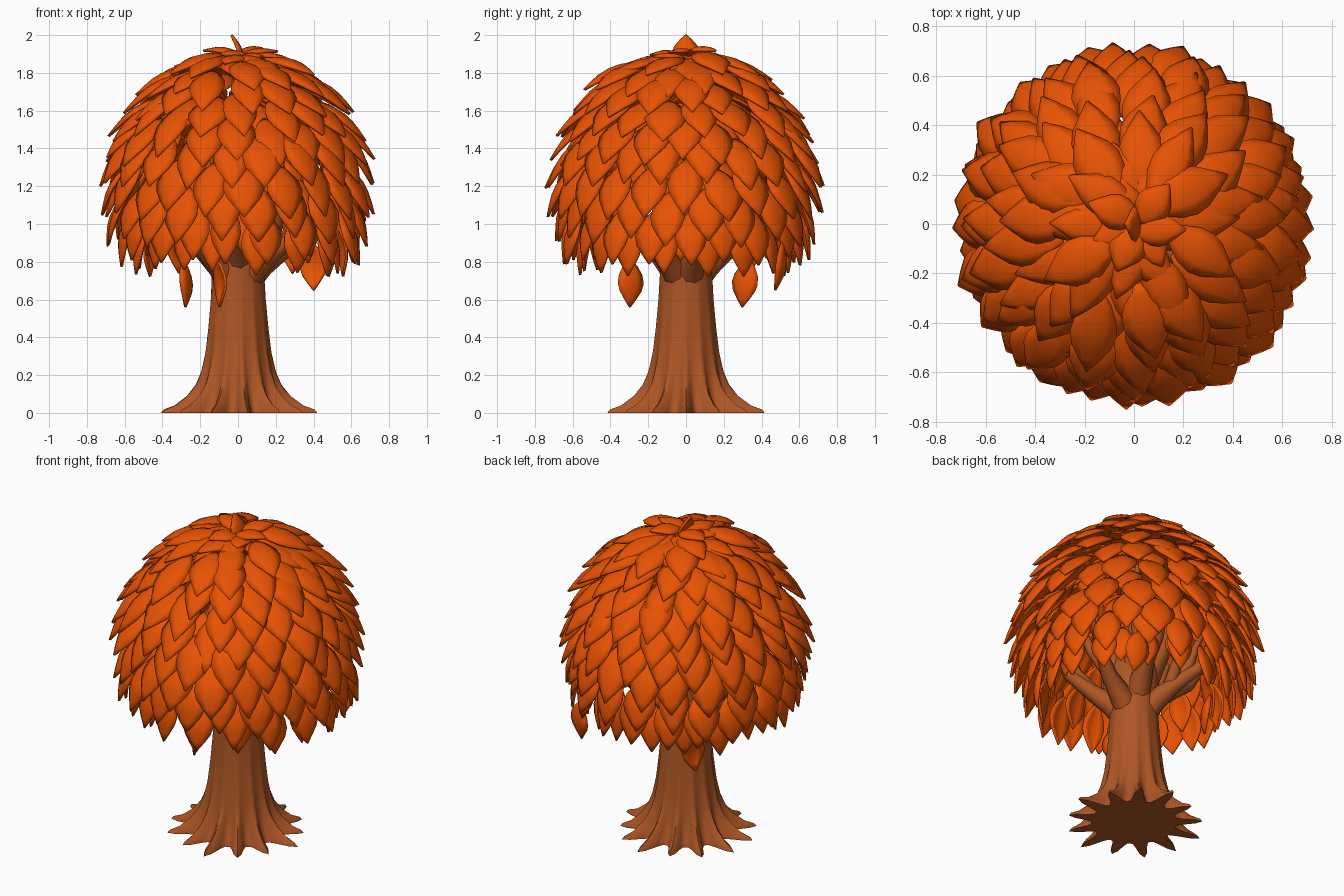
import bpy, bmesh, math, random
from mathutils import Vector

if "Cube" in bpy.data.objects:
    bpy.data.objects.remove(bpy.data.objects["Cube"])

random.seed(4)


def material(name, rgb):
    m = bpy.data.materials.new(name)
    m.diffuse_color = (*rgb, 1)
    m.use_nodes = True
    m.node_tree.nodes["Principled BSDF"].inputs["Base Color"].default_value = m.diffuse_color
    return m


ORANGE = material("leaf orange", (0.80, 0.085, 0.001))
BARK = material("bark brown", (0.42, 0.092, 0.018))


def finish(bm, name, mat, angle):
    bmesh.ops.recalc_face_normals(bm, faces=bm.faces)
    me = bpy.data.meshes.new(name)
    bm.to_mesh(me)
    bm.free()
    ob = bpy.data.objects.new(name, me)
    bpy.context.collection.objects.link(ob)
    me.materials.append(mat)
    bpy.ops.object.select_all(action='DESELECT')
    ob.select_set(True)
    bpy.context.view_layer.objects.active = ob
    bpy.ops.object.shade_smooth_by_angle(angle=math.radians(angle))
    return ob


def skin(bm, rings):
    """Join closed vertex rings into a capped tube."""
    for a, b in zip(rings, rings[1:]):
        n = len(a)
        for i in range(n):
            bm.faces.new((a[i], a[(i + 1) % n], b[(i + 1) % n], b[i]))
    bm.faces.new(rings[0])
    bm.faces.new(rings[-1])


# Trunk with flared, pointed roots
ROOTS, SUB = 13, 8
root_len = [random.uniform(0.75, 1.0) for _ in range(ROOTS)]
root_len[0] = root_len[3] = root_len[6] = root_len[10] = 1.0
levels = [(0, .245, .175), (.018, .24, .165), (.04, .23, .115), (.09, .21, .068), (.15, .194, .036),
          (.22, .182, .018), (.32, .167, .010), (.45, .155, .006), (.6, .144, .003),
          (.74, .138, .0), (.86, .145, 0), (.98, .14, 0), (1.15, .10, 0), (1.35, .05, 0)]
bm = bmesh.new()
rings = []
for z, r, flare in levels:
    ring = []
    for i in range(ROOTS * SUB):
        a = math.tau * i / (ROOTS * SUB)
        k = round(i / SUB) % ROOTS
        spike = (0.5 + 0.5 * math.cos(ROOTS * a)) ** 2
        rad = r + flare * spike * root_len[k]
        ring.append(bm.verts.new((rad * math.cos(a), rad * math.sin(a), z)))
    rings.append(ring)
skin(bm, rings)
finish(bm, "trunk", BARK, 60)


# Branches: tapered tubes, each with a side fork
def tube(bm, path, sides=9):
    rings = []
    for i, (p, r) in enumerate(path):
        d = path[min(i + 1, len(path) - 1)][0] - path[max(i - 1, 0)][0]
        q = d.to_track_quat('Z', 'Y')
        rings.append([bm.verts.new(p + q @ Vector((r * math.cos(math.tau * k / sides),
                                                   r * math.sin(math.tau * k / sides), 0)))
                      for k in range(sides)])
    skin(bm, rings)


def polar(r, a, z):
    return Vector((r * math.cos(a), r * math.sin(a), z))


bm = bmesh.new()
for i in range(7):
    a = math.tau * (i + 0.3) / 7
    h = 0.08 * (i % 2)
    tube(bm, [(polar(.04, a, .68 + h), .075), (polar(.13, a, .78 + h), .068),
              (polar(.25, a, .86 + h), .048), (polar(.38, a + .08, .95 + h), .034),
              (polar(.50, a + .1, 1.12 + h), .012)])
    tube(bm, [(polar(.22, a, .85 + h), .040), (polar(.33, a - .25, 1.02 + h), .030),
              (polar(.42, a - .35, 1.28 + h), .010)])
for i in range(4):
    a = math.tau * (i + 0.6) / 4
    tube(bm, [(polar(.05, a, .90), .080), (polar(.15, a, 1.12), .055),
              (polar(.25, a, 1.38), .035), (polar(.28, a, 1.55), .012)])
finish(bm, "branches", BARK, 50)


# Leaves: pointed ovals with a domed face
OUTLINE = [(0, .10), (.14, .55), (.32, .90), (.50, 1.0), (.66, .84), (.83, .45), (1, .02)]


def leaf(bm, tip, along, out, length, width):
    along = along.normalized()
    side = along.cross(out).normalized()
    normal = side.cross(along)
    grid = []
    for t, w in OUTLINE:
        bulge = math.sin(math.pi * t) * 0.05 * length
        row = []
        for s in (-1, -.5, 0, .5, 1):
            p = tip + along * (t - 1) * length + side * s * w * width / 2
            row.append(bm.verts.new(p + normal * (bulge + (1 - s * s) * w * width * .13)))
        grid.append(row)
    for a, b in zip(grid, grid[1:]):
        for i in range(4):
            bm.faces.new((a[i], a[i + 1], b[i + 1], b[i]))


def leaf_ring(bm, r, z, pitch, count, length, width, phase, jitter=.018):
    for i in range(count):
        a = math.tau * (i + phase + random.uniform(-.15, .15)) / count
        p = math.radians(pitch + random.uniform(-4, 4))
        b = a + random.uniform(-.14, .14)
        along = polar(math.cos(p), b, -math.sin(p))
        out = polar(math.sin(p), b, math.cos(p))
        tip = polar(r + random.uniform(-jitter, jitter), a, z + random.uniform(-jitter, jitter) * 1.5)
        leaf(bm, tip, along, out, length * random.uniform(.92, 1.08), width * random.uniform(.9, 1.1))


def leaf_rows(rows):
    bm = bmesh.new()
    for i, row in enumerate(rows):
        leaf_ring(bm, *row, phase=(i % 2) * .5)
    return bm


# Outer dome rows: tip radius, tip height, pitch, count, length, width
outer = leaf_rows([
    (.20, 1.895, -6, 7, .21, .14), (.32, 1.84, 5, 9, .32, .17), (.44, 1.77, 14, 12, .36, .18),
    (.535, 1.685, 22, 15, .36, .19), (.615, 1.575, 30, 17, .36, .19), (.67, 1.455, 37, 19, .36, .20),
    (.71, 1.33, 44, 20, .36, .20), (.735, 1.19, 52, 21, .35, .20), (.72, 1.04, 60, 21, .34, .20),
    (.685, .90, 68, 20, .32, .19), (.64, .80, 75, 19, .30, .17), (.55, .745, 80, 16, .28, .15)])
# Curled upright leaf on the crown and low hanging leaves
leaf(outer, Vector((-.035, 0, 2.0)), Vector((-.3, 0, 1)), Vector((1, 0, .3)), .19, .14)
for x, y, z, out in ((-.10, -.30, .56, (1, .45, 0)), (-.28, .30, .56, (1, -.45, 0)),
                     (.40, .47, .65, (.3, 1, 0))):
    leaf(outer, Vector((x, y, z)), Vector((.05, -.15 if y > 0 else 0, -1)), Vector(out), .25, .145)
outer = finish(outer, "outer_leaves", ORANGE, 40)

# Inner leaves filling the hollow underside
inner = finish(leaf_rows([
    (.48, .82, 78, 9, .26, .15), (.56, 1.00, 66, 12, .29, .17), (.45, 1.10, 58, 9, .28, .17),
    (.54, 1.24, 52, 11, .31, .18), (.45, 1.42, 42, 10, .30, .18)]), "inner_leaves", ORANGE, 40)

for ob in (outer, inner):
    mod = ob.modifiers.new("thickness", 'SOLIDIFY')
    mod.thickness = .014
    mod.offset = 0
